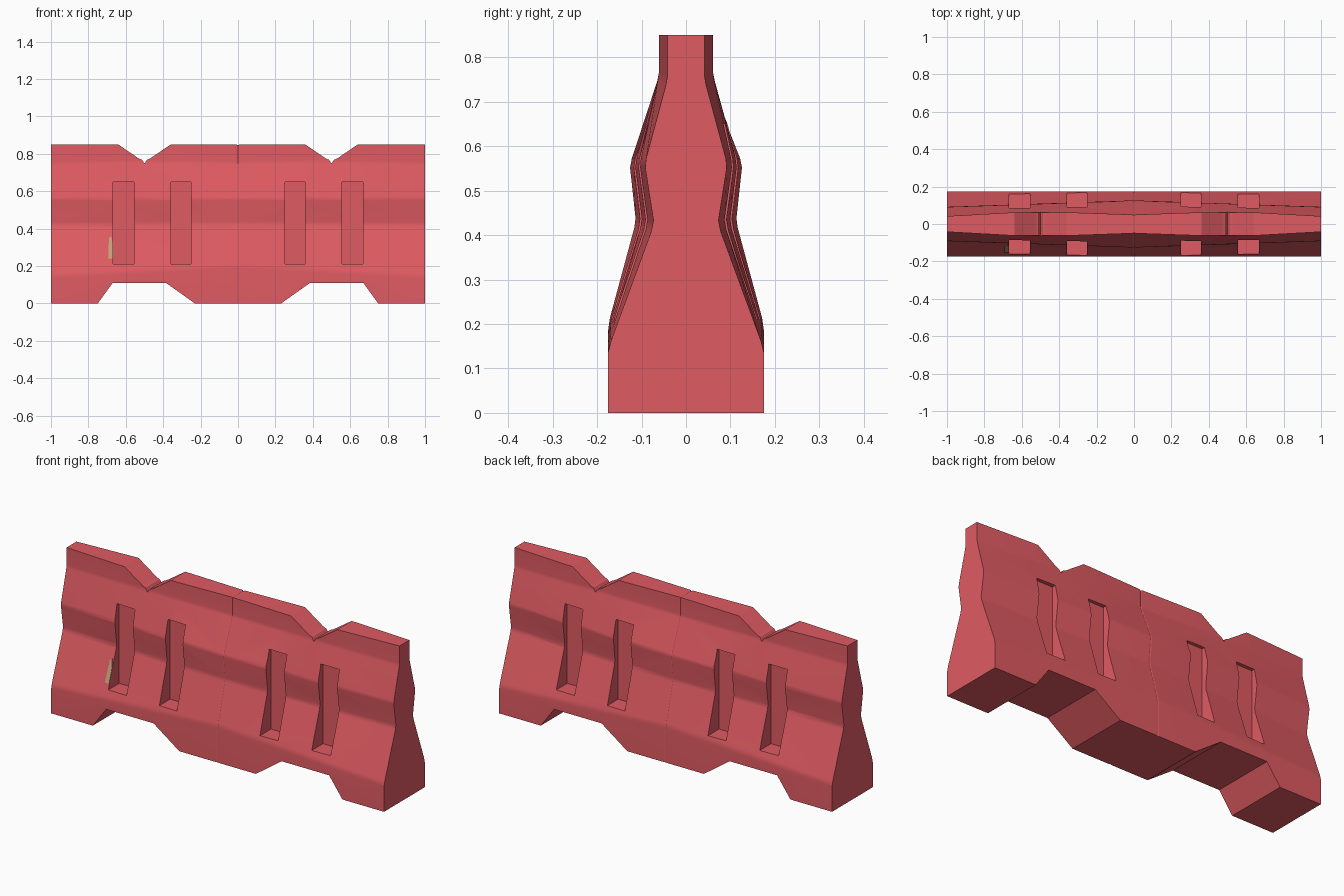
import bpy, bmesh, math

if "Cube" in bpy.data.objects:
    bpy.data.objects.remove(bpy.data.objects["Cube"])


def material(name, rgb):
    m = bpy.data.materials.new(name)
    m.diffuse_color = (*rgb, 1)
    m.use_nodes = True
    m.node_tree.nodes["Principled BSDF"].inputs["Base Color"].default_value = m.diffuse_color
    return m


red = material("barrier red", (0.74, 0.105, 0.123))
tan = material("worn tan", (0.56, 0.36, 0.20))


def make_object(name, bm, mat):
    bmesh.ops.recalc_face_normals(bm, faces=bm.faces[:])
    me = bpy.data.meshes.new(name)
    bm.to_mesh(me)
    bm.free()
    me.materials.append(mat)
    ob = bpy.data.objects.new(name, me)
    bpy.context.collection.objects.link(ob)
    return ob


def prism(bm, pts, y0, y1):
    """Extrude an x-z outline from y0 to y1."""
    a = [bm.verts.new((x, y0, z)) for x, z in pts]
    b = [bm.verts.new((x, y1, z)) for x, z in pts]
    bm.faces.new(a)
    bm.faces.new(b[::-1])
    n = len(pts)
    for i in range(n):
        bm.faces.new((a[i], b[i], b[(i + 1) % n], a[(i + 1) % n]))


# Half cross-sections (half width, height): slim at the ends, full at the middle
SLIM = [(0.175, 0), (0.175, 0.145), (0.072, 0.425), (0.093, 0.56), (0.042, 0.75), (0.042, 0.85)]
FULL = [(0.175, 0), (0.175, 0.20), (0.113, 0.43), (0.127, 0.56), (0.061, 0.76), (0.061, 0.85)]


def lerp(a, b, t):
    return (a[0] + (b[0] - a[0]) * t, a[1] + (b[1] - a[1]) * t)


def section(x, ridge, inset):
    """Body width falls evenly to the ends; the top ridge has its own width."""
    t = 1 - abs(x)
    pts = [lerp(a, b, ridge if i > 3 else t) for i, (a, b) in enumerate(zip(SLIM, FULL))]
    pts = [(y - inset, z) for y, z in pts]
    half = [pts[0]]
    for p, q, r in zip(pts, pts[1:], pts[2:]):      # soften each bend
        half += [lerp(q, p, 0.06), lerp(q, r, 0.06)]
    half.append((pts[-1][0], pts[-1][1] - inset))
    return half + [(-y, z) for y, z in reversed(half)]


# Body: loft of sections along x, with a shallow moulding groove at the middle
right = [(0.0, 0.4, 0.003), (0.008, 0.42, 0), (0.32, 1, 0), (0.66, 1, 0), (1.0, 0, 0)]
stations = [(-x, t, i) for x, t, i in reversed(right[1:])] + right
bm = bmesh.new()
rings = [[bm.verts.new((x, y, z)) for y, z in section(x, t, i)] for x, t, i in stations]
for r0, r1 in zip(rings, rings[1:]):
    for k in range(len(r0)):
        j = (k + 1) % len(r0)
        bm.faces.new((r0[k], r0[j], r1[j], r1[k]))
bm.faces.new(rings[0])
bm.faces.new(rings[-1])
body = make_object("barrier_body", bm, red)

# Cutters: top notches, fork openings underneath, recessed slots on both sides
bm = bmesh.new()
for s in (-1, 1):
    prism(bm, [(s * x, z) for x, z in
               [(0.36, 0.85), (0.47, 0.775), (0.487, 0.768), (0.50, 0.748),
                (0.513, 0.768), (0.53, 0.775), (0.64, 0.85), (0.64, 0.95), (0.36, 0.95)]], -0.3, 0.3)
    prism(bm, [(s * x, z) for x, z in
               [(0.23, 0), (0.385, 0.11), (0.67, 0.11), (0.75, 0),
                (0.75, -0.1), (0.23, -0.1)]], -0.3, 0.3)
    for x0, x1, depth in ((0.25, 0.357, 0.073), (0.557, 0.668, 0.066)):
        for side in (-1, 1):
            prism(bm, [(s * x0, 0.21), (s * x1, 0.21), (s * x1, 0.65), (s * x0, 0.65)],
                  side * depth, side * 0.3)
cutter = make_object("cutter", bm, red)
cutter.hide_render = True

mod = body.modifiers.new("cut", "BOOLEAN")
mod.operation = "DIFFERENCE"
mod.solver = "EXACT"
mod.object = cutter
bpy.context.view_layer.objects.active = body
body.select_set(True)
bpy.ops.object.modifier_apply(modifier=mod.name)
bpy.data.objects.remove(cutter, do_unlink=True)
bpy.ops.object.shade_smooth_by_angle(angle=math.radians(32))
wn = body.modifiers.new("face weighted normals", "WEIGHTED_NORMAL")
wn.keep_sharp = True

# Worn patch beside the front left slot, a thin plate lying on the slope
bm = bmesh.new()
prism(bm, [(-0.694, 0.24), (-0.669, 0.24), (-0.669, 0.32), (-0.678, 0.36), (-0.69, 0.35)], -0.003, 0.003)
for v in bm.verts:
    t = 1 - abs(v.co.x)
    low, high = lerp(SLIM[1], FULL[1], t), lerp(SLIM[2], FULL[2], t)
    v.co.y -= lerp(low, high, (v.co.z - low[1]) / (high[1] - low[1]))[0]
make_object("worn_patch", bm, tan)
